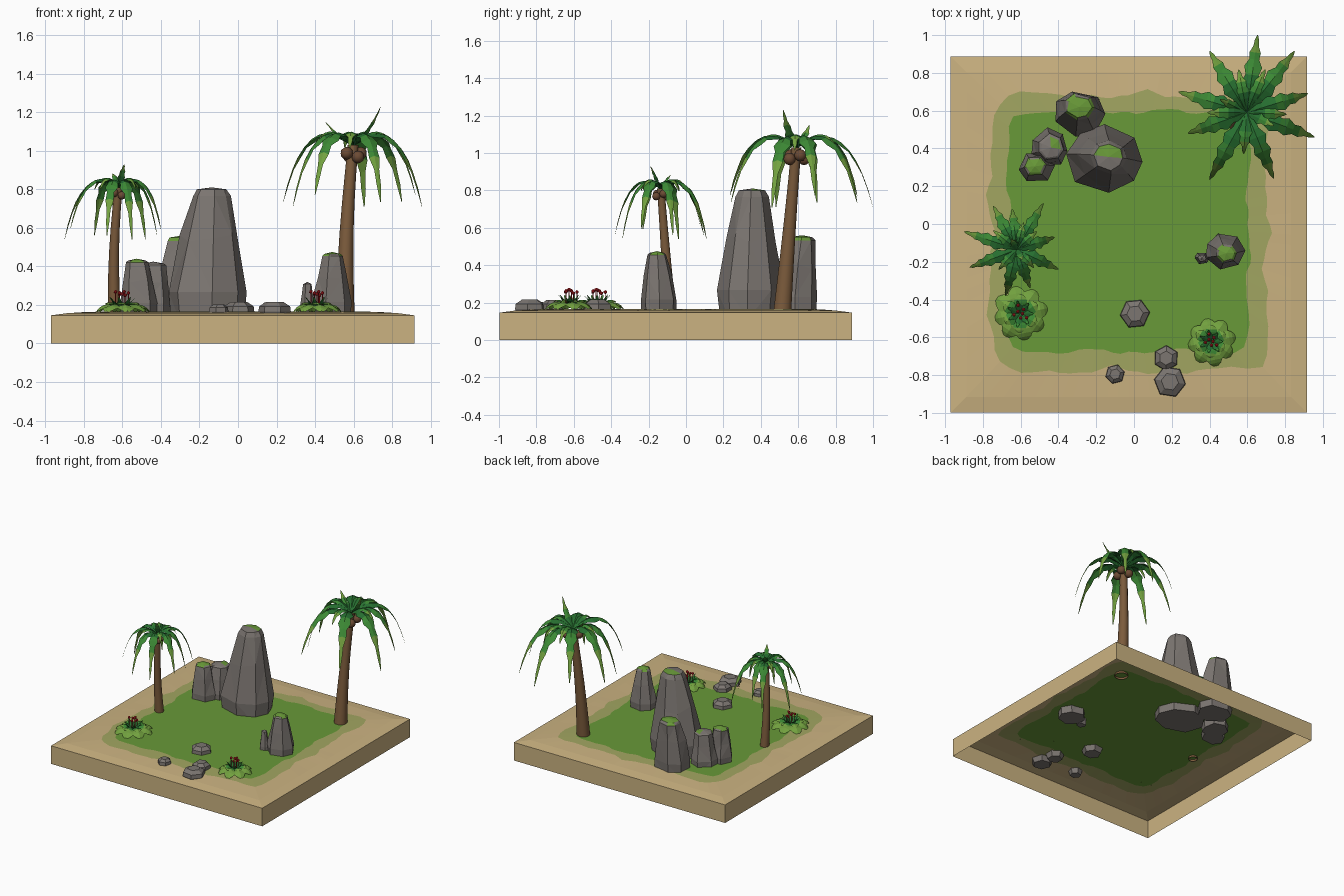
import bpy, bmesh, math, random
from mathutils import Vector

if "Cube" in bpy.data.objects:
    bpy.data.objects.remove(bpy.data.objects["Cube"])

random.seed(4)

COLOURS = {
    "sand": (0.60, 0.45, 0.22), "grass": (0.14, 0.32, 0.04), "grass_edge": (0.36, 0.38, 0.12),
    "rock": (0.20, 0.18, 0.165), "trunk": (0.20, 0.105, 0.045), "coconut": (0.15, 0.07, 0.035),
    "leaf_dark": (0.02, 0.16, 0.03), "leaf_mid": (0.045, 0.25, 0.035),
    "leaf_light": (0.17, 0.36, 0.05), "berry_red": (0.60, 0.015, 0.02)}
MATS = {}
for name, c in COLOURS.items():
    MATS[name] = bpy.data.materials.new(name)
    MATS[name].diffuse_color = (*c, 1)


def finish(bm, name, mats, normals=True):
    if normals:
        bmesh.ops.recalc_face_normals(bm, faces=bm.faces[:])
    me = bpy.data.meshes.new(name)
    bm.to_mesh(me)
    bm.free()
    for m in mats:
        me.materials.append(MATS[m])
    ob = bpy.data.objects.new(name, me)
    bpy.context.collection.objects.link(ob)
    return ob


def ring(bm, pts):
    return [bm.verts.new(p) for p in pts]


def bridge(bm, a, b, mat=0):
    n = len(a)
    for i in range(n):
        j = (i + 1) % n
        bm.faces.new((a[i], a[j], b[j], b[i])).material_index = mat


# ---- island: open-bottomed sand tray with a wobbly two-tone lawn in its top
def square_loop(cx, cy, h, z, p=None, wob=0.0, ph=0.0, n=96):
    out = []
    for i in range(n):
        a = 2 * math.pi * i / n + math.pi / 4
        c, s = math.cos(a), math.sin(a)
        m = max(abs(c), abs(s)) if p is None else (abs(c)**p + abs(s)**p)**(1 / p)
        r = h / m + wob * (math.sin(9*a + ph) + 0.7*math.sin(17*a + 2*ph) + 0.5*math.sin(31*a + ph)) / 2
        out.append((cx + r*c, cy + r*s, z))
    return out


bm = bmesh.new()
CX, CY = -0.028, -0.055
loops = [ring(bm, p) for p in (
    square_loop(CX, CY, 0.943, 0), square_loop(CX, CY, 0.943, 0.146),
    square_loop(CX, CY, 0.86, 0.157), square_loop(-0.028, -0.048, 0.73, 0.164, 14, 0.03, 1.0),
    square_loop(-0.03, -0.04, 0.635, 0.166, 18, 0.02, 2.6))]
for k, mat in enumerate((0, 0, 0, 1)):
    bridge(bm, loops[k], loops[k + 1], mat)
bm.faces.new(loops[-1]).material_index = 2
finish(bm, "island_base", ["sand", "grass_edge", "grass"])


# ---- standing rocks: faceted tapering columns, moss on part of the cap
def rock(name, x, y, rx, ry, top, taper=0.5, dx=0, dy=0, n=7, moss=1.0, bottom=0.11, turn=0.0):
    bm = bmesh.new()
    rnd = [random.uniform(-0.22, 0.22) for _ in range(n)]
    h = top - 0.17
    levels = [(bottom, 0.95, 0), (0.17 + 0.15*h, 1.0, 0.05),
              (0.17 + 0.58*h, 1 - 0.5*(1 - taper), 0.5),
              (0.17 + 0.93*h, taper*1.08, 0.95), (top - 0.01, taper*0.85, 1)]
    rings = []
    for z, s, t in levels:
        pts = []
        for i in range(n):
            a = 2*math.pi*(i + rnd[i]) / n + turn
            k = s * random.uniform(0.93, 1.04)
            zz = z + (random.uniform(-0.05, 0.05)*h if 0.2 < t < 0.9 else 0)
            pts.append((x + dx*t + rx*k*math.cos(a), y + dy*t + ry*k*math.sin(a), zz))
        rings.append(ring(bm, pts))
    for a, b in zip(rings, rings[1:]):
        bridge(bm, a, b)
    bm.faces.new(rings[0])
    mid = bm.verts.new((x + dx, y + dy, top))
    for i in range(n):
        f = bm.faces.new((rings[-1][i], rings[-1][(i + 1) % n], mid))
        f.material_index = 1 if i < moss*n else 0
    # moss also spills over alternate bevel faces of fully mossy rocks
    if moss >= 1:
        bm.faces.ensure_lookup_table()
        for i in range(0, n, 2):
            bm.faces[3*n + i].material_index = 1
    bmesh.ops.triangulate(bm, faces=[f for f in bm.faces if len(f.verts) == 4])
    finish(bm, name, ["rock", "grass"])


rock("tall_rock", -0.165, 0.345, 0.205, 0.18, 0.81, 0.46, 0.03, 0.01, 8, 0.4)
rock("back_rock", -0.29, 0.585, 0.145, 0.125, 0.56, 0.55, 0.0, 0.035, 7, 1.0)
rock("left_rock_inner", -0.45, 0.405, 0.10, 0.11, 0.425, 0.62, 0.01, 0, 7, 0.25)
rock("left_rock_outer", -0.515, 0.295, 0.095, 0.09, 0.44, 0.58, -0.01, 0.01, 6, 1.0)
rock("right_rock", 0.483, -0.145, 0.105, 0.105, 0.475, 0.48, 0.005, -0.01, 7, 1.0)
rock("right_rock_small", 0.36, -0.18, 0.038, 0.035, 0.32, 0.55, 0, 0, 6, 0.0)


# ---- pebbles: low hexagonal stones
def pebble(name, x, y, r, top, turn):
    bm = bmesh.new()
    rings = []
    for z, s in ((0.125, 0.8), (0.165, 1.0), (0.165 + 0.55*(top - 0.165), 0.96), (top, 0.55)):
        rings.append(ring(bm, [(x + r*s*math.cos(turn + i*math.pi/3),
                                y + r*s*math.sin(turn + i*math.pi/3), z) for i in range(6)]))
    for a, b in zip(rings, rings[1:]):
        bridge(bm, a, b)
    bm.faces.new(rings[0])
    bm.faces.new(rings[-1])
    finish(bm, name, ["rock"])


for i, (x, y, r, top) in enumerate(((0.005, -0.475, 0.08, 0.215), (0.17, -0.71, 0.068, 0.213),
                                    (0.19, -0.835, 0.085, 0.215), (-0.10, -0.795, 0.052, 0.203))):
    pebble(f"pebble_{i + 1}", x, y, r, top, 0.1 + i*0.4)


# ---- leaf blade: arched path, ridged section, optionally toothed edges
def blade(bm, o, tip, arch, width, n=10, toothed=True, cuts=(0.35, 0.68), ridge=0.4, mats=(0, 1, 2)):
    o, tip = Vector(o), Vector(tip)
    flat = Vector((tip.x - o.x, tip.y - o.y, 0))
    ctrl = o + flat*0.68 + Vector((0, 0, arch))
    side = Vector((-flat.y, flat.x, 0)).normalized()
    rows = []
    for i in range(n + 1):
        t = i / n
        p = o*(1 - t)**2 + ctrl*(2*t*(1 - t)) + tip*t*t
        if toothed:
            w = width * min(1, 0.25 + 2.6*t) * min(1, 0.06 + 1.7*(1 - t)) * (1.0 if i % 2 else 0.68)
        else:
            w = width * (0.12 + 0.88*math.sin(math.pi*min(1, t**0.9))**0.6 if t < 1 else 0.25)
        down = Vector((0, 0, -ridge*w))
        rows.append([bm.verts.new(q) for q in (p + side*w + down, p, p - side*w + down)])
    for i in range(n):
        t = (i + 0.5) / n
        m = mats[sum(t > c for c in cuts)]
        for k in (0, 1):
            f = bm.faces.new((rows[i][k], rows[i+1][k], rows[i+1][k+1], rows[i][k+1]))
            f.material_index = m


GREENS = ["leaf_dark", "leaf_mid", "leaf_light"]


# ---- palms: leaning trunk, coconuts, long drooping fronds and short upright ones
def palm(name, base, crown, r0, r1, tips, drop, arch, width, peak, nut):
    base, crown = Vector(base), Vector(crown)
    bm = bmesh.new()
    rings = []
    for i in range(7):
        t = i / 6
        c = base.lerp(crown, t)
        c.x -= 0.012*math.sin(math.pi*t)
        r = r1 + (r0 - r1)*(1 - t)**1.5
        rings.append(ring(bm, [(c.x + r*math.cos(a*math.pi/5), c.y + r*math.sin(a*math.pi/5), c.z)
                               for a in range(10)]))
    for a, b in zip(rings, rings[1:]):
        bridge(bm, a, b)
    bm.faces.new(rings[-1])
    trunk = finish(bm, name + "_trunk", ["trunk"])
    for p in trunk.data.polygons:
        p.use_smooth = len(p.vertices) == 4

    bm = bmesh.new()
    for i, (x, y) in enumerate(tips):
        z = crown.z - drop*(1.0, 0.8, 0.92)[i % 3]
        blade(bm, crown, (x, y, z), arch, width)
        # short inner frond between neighbouring long ones
        if i % 2 == 0:
            nx, ny = tips[(i + 1) % len(tips)]
            q = crown.lerp(Vector(((x + nx)/2, (y + ny)/2, crown.z)), 0.62)
            blade(bm, crown, (q.x, q.y, crown.z - 0.05*drop), arch*0.7, width*0.75, 8)
    blade(bm, crown, peak, 0.09, width*0.6, 8)
    back = Vector((2*crown.x - peak[0], 2*crown.y - peak[1], crown.z + 0.6*(peak[2] - crown.z)))
    blade(bm, crown, back, 0.07, width*0.6, 8)
    finish(bm, name + "_fronds", GREENS, False)

    bm = bmesh.new()
    for i in range(4):
        a = -2.4 + i*1.45
        g = bmesh.ops.create_icosphere(bm, subdivisions=2, radius=nut)
        off = crown + Vector((math.cos(a)*nut*1.35, math.sin(a)*nut*1.35, -nut*(1.3 + 0.6*(i % 2))))
        bmesh.ops.translate(bm, verts=g["verts"], vec=off)
    for f in bm.faces:
        f.smooth = True
    finish(bm, name + "_coconuts", ["coconut"])


palm("tall_palm", (0.555, 0.515, 0.15), (0.597, 0.59, 1.03), 0.05, 0.028,
     ((0.655, 1.0), (0.40, 0.915), (0.235, 0.70), (0.285, 0.48), (0.40, 0.235),
      (0.74, 0.24), (0.955, 0.46), (0.92, 0.69), (0.85, 0.915)),
     0.32, 0.21, 0.052, (0.74, 0.52, 1.23), 0.033)
palm("short_palm", (-0.642, -0.085, 0.15), (-0.62, -0.135, 0.81), 0.034, 0.021,
     ((-0.48, 0.11), (-0.645, 0.08), (-0.745, 0.095), (-0.90, -0.04), (-0.87, -0.23),
      (-0.68, -0.38), (-0.55, -0.34), (-0.40, -0.24), (-0.42, -0.07)),
     0.27, 0.15, 0.038, (-0.59, -0.19, 0.93), 0.022)


# ---- flowering bushes: two rosettes of round leaves, a spiky heart, red berries
def bush(name, x, y, r):
    bm = bmesh.new()
    o = Vector((x, y, 0.185))

    def rosette(count, rad, z, arch, w, turn, mats, toothed=False):
        for i in range(count):
            a = turn + 2*math.pi*i/count
            k = rad * random.uniform(0.93, 1.05)
            blade(bm, o, (x + k*math.cos(a), y + k*math.sin(a), z), arch, w, 6, toothed,
                  (0.4, 0.6), 0.3, mats)
    rosette(8, r, 0.168, 0.045, r*0.36, 0.2, (1, 2, 2))
    rosette(6, r*0.7, 0.205, 0.045, r*0.25, 0.5, (0, 1, 2))
    rosette(7, r*0.5, 0.242, 0.03, r*0.14, 0.9, (0, 0, 1), True)
    finish(bm, name + "_leaves", GREENS, False)
    bm = bmesh.new()
    for i in range(7):
        a, d = i*2.4, r*(0.08 + 0.04*i)
        p = Vector((x + d*math.cos(a), y + d*math.sin(a), 0.268 - 0.006*(i % 4)))
        g = bmesh.ops.create_icosphere(bm, subdivisions=1, radius=0.0105)
        bmesh.ops.translate(bm, verts=g["verts"], vec=p)
        # thin stem under each berry
        g = bmesh.ops.create_cone(bm, segments=4, radius1=0.002, radius2=0.002, depth=0.07)
        bmesh.ops.translate(bm, verts=g["verts"], vec=p - Vector((0, 0, 0.035)))
    finish(bm, name + "_berries", ["berry_red"])


bush("left_bush", -0.602, -0.475, 0.142)
bush("right_bush", 0.408, -0.622, 0.126)

for m in bpy.data.materials:
    if m.users and not m.is_grease_pencil:
        m.use_nodes = True
        m.node_tree.nodes["Principled BSDF"].inputs["Base Color"].default_value = m.diffuse_color
